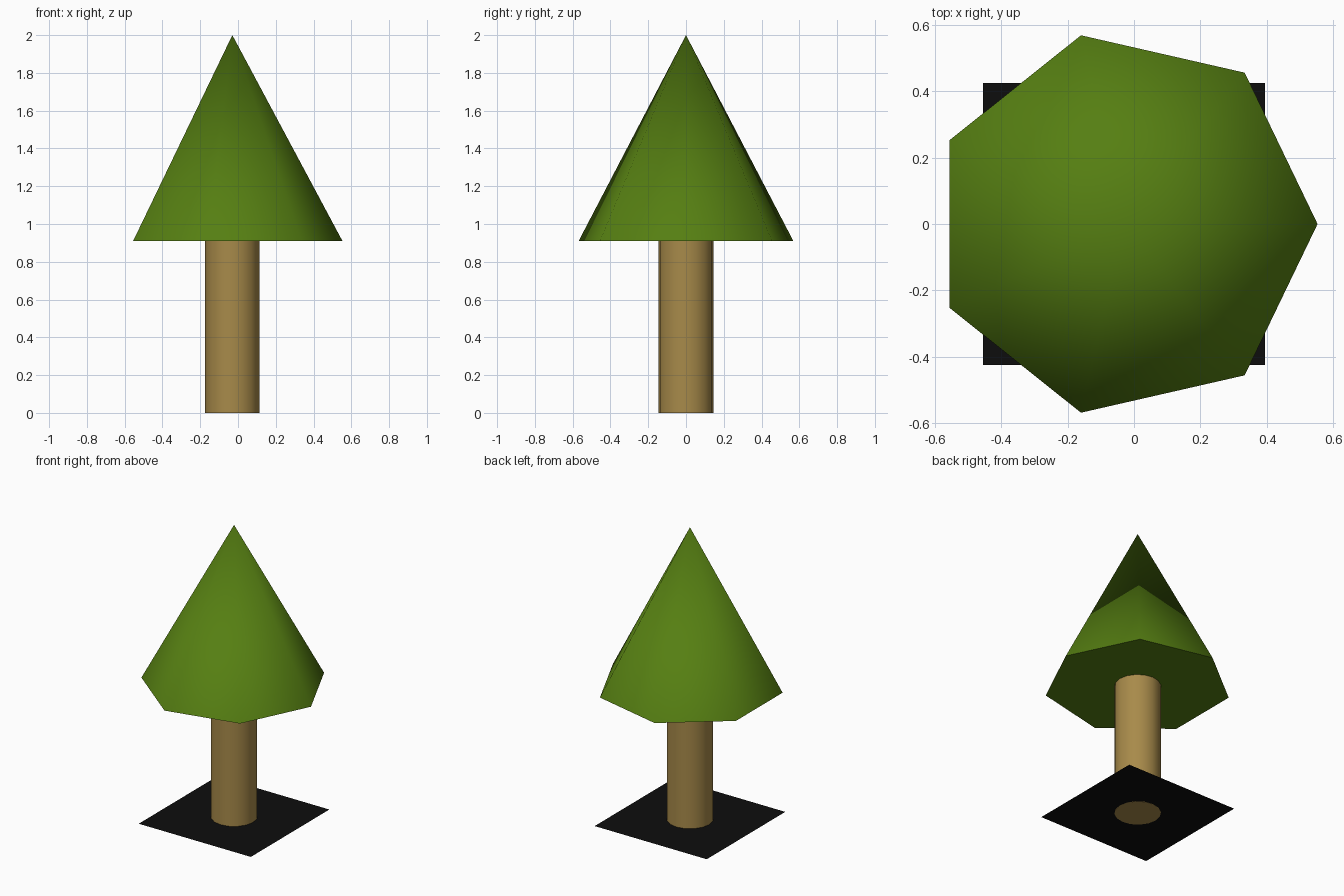
import bpy, math

if "Cube" in bpy.data.objects:
    bpy.data.objects.remove(bpy.data.objects["Cube"])

CX = -0.03  # shared tree axis


def material(name, rgb):
    m = bpy.data.materials.new(name)
    m.diffuse_color = (*rgb, 1.0)
    m.use_nodes = True
    m.node_tree.nodes["Principled BSDF"].inputs["Base Color"].default_value = m.diffuse_color
    return m


def finish(name, mat, angle=None):
    ob = bpy.context.object
    ob.name = name
    ob.data.materials.append(mat)
    if angle is not None:
        bpy.ops.object.shade_smooth_by_angle(angle=math.radians(angle))
    return ob


green = material("leaf green", (0.092, 0.212, 0.006))
brown = material("bark brown", (0.39, 0.255, 0.068))
black = material("base black", (0.004, 0.004, 0.004))

# Foliage: seven-sided cone, one corner towards +x
BASE, TOP = 0.91, 2.0
bpy.ops.mesh.primitive_cone_add(vertices=7, radius1=0.583, radius2=0, depth=TOP - BASE,
                                location=(CX, 0, (BASE + TOP) / 2))
foliage = finish("foliage", green, 60)
# turn the mesh so that a corner lies on +x
corner = max(foliage.data.vertices, key=lambda v: v.co.xy.length).co
foliage.rotation_euler.z = -math.atan2(corner.y, corner.x)

# Trunk: smooth cylinder reaching just into the foliage
H = 0.93
bpy.ops.mesh.primitive_cylinder_add(vertices=16, radius=0.145, depth=H, location=(CX, 0, H / 2))
finish("trunk", brown, 40)

# Base: thin square sheet just above the trunk's bottom
bpy.ops.mesh.primitive_plane_add(size=0.85, location=(CX, 0, 0.001))
finish("base_sheet", black)
